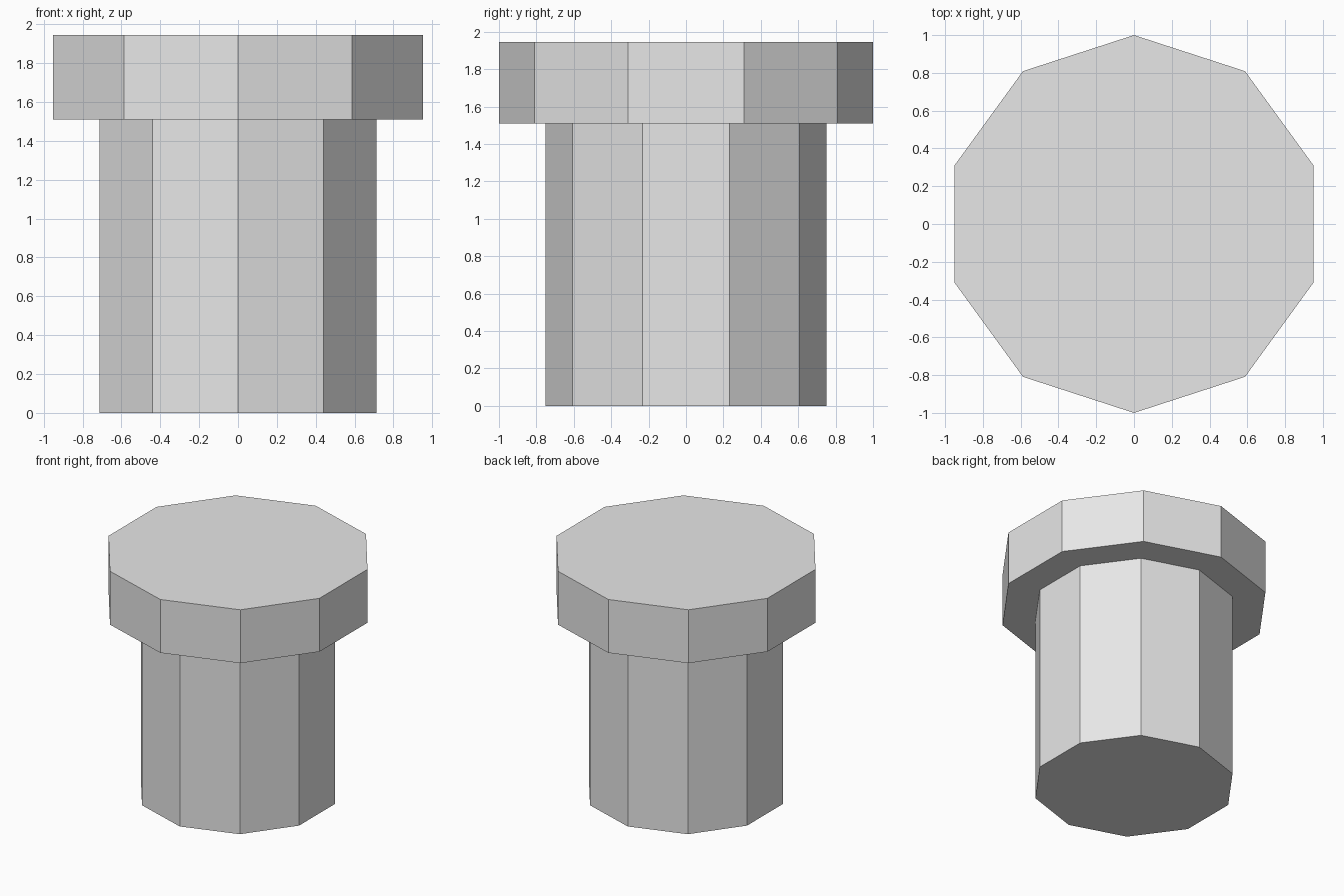
import bpy
import bmesh
from mathutils import Vector

cube = bpy.data.objects.get("Cube")
if cube:
    bpy.data.objects.remove(cube, do_unlink=True)

SIDES = 10
HEAD_RADIUS, SHAFT_RADIUS = 1.0, 0.75
SHOULDER_Z, TOP_Z = 1.51, 1.945

# Plain grey material
grey = bpy.data.materials.new("light_grey")
grey.use_nodes = True
colour = (0.8, 0.8, 0.8, 1)
grey.diffuse_color = colour
grey.node_tree.nodes["Principled BSDF"].inputs["Base Color"].default_value = colour

# Wide ten-sided head, with a corner pointing to the front and back
bpy.ops.mesh.primitive_cylinder_add(
    vertices=SIDES, radius=HEAD_RADIUS, depth=TOP_Z - SHOULDER_Z,
    location=(0, 0, 0))
bolt = bpy.context.object
bolt.name = bolt.data.name = "bolt"
bolt.data.materials.append(grey)

bm = bmesh.new()
bm.from_mesh(bolt.data)
bmesh.ops.translate(bm, verts=bm.verts, vec=(0, 0, (TOP_Z + SHOULDER_Z) / 2))

# Shoulder ring: an inner outline on the underside of the head
bm.normal_update()
base = min(bm.faces, key=lambda f: f.normal.z)
bmesh.ops.inset_individual(bm, faces=[base], thickness=0.1)
for v in base.verts:
    flat = Vector((v.co.x, v.co.y, 0)).normalized() * SHAFT_RADIUS
    v.co = flat + Vector((0, 0, SHOULDER_Z))

# Shaft pulled down to the ground
shaft = bmesh.ops.extrude_discrete_faces(bm, faces=[base])["faces"]
bmesh.ops.translate(bm, verts=shaft[0].verts, vec=(0, 0, -SHOULDER_Z))

bmesh.ops.recalc_face_normals(bm, faces=bm.faces)
bm.to_mesh(bolt.data)
bm.free()
